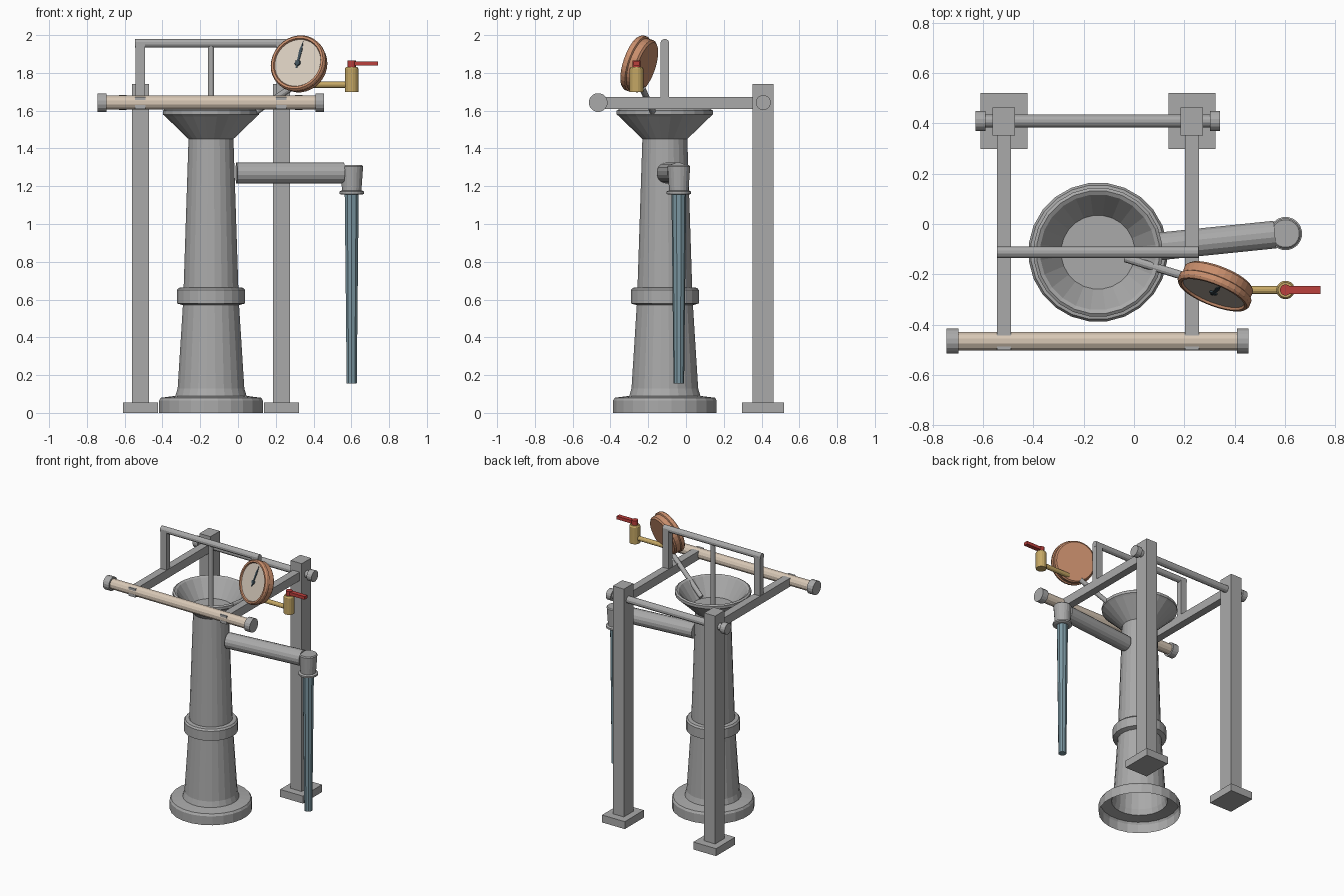
import bpy, bmesh
from math import cos, sin, pi, radians
from mathutils import Vector, Matrix

cube = bpy.data.objects.get("Cube")
if cube:
    bpy.data.objects.remove(cube, do_unlink=True)


def material(name, r, g, b):
    m = bpy.data.materials.new(name)
    m.use_nodes = True
    m.diffuse_color = (r, g, b, 1)
    m.node_tree.nodes["Principled BSDF"].inputs["Base Color"].default_value = (r, g, b, 1)
    return m


IRON = material("grey iron", 0.40, 0.40, 0.40)
WOOD = material("pale wood", 0.68, 0.57, 0.46)
FACE = material("cream dial", 0.68, 0.60, 0.51)
COPPER = material("copper", 0.58, 0.27, 0.15)
BRASS = material("brass", 0.56, 0.39, 0.13)
RED = material("red paint", 0.50, 0.05, 0.045)
WATER = material("blue grey water", 0.20, 0.31, 0.36)
DARK = material("dark slate", 0.05, 0.08, 0.10)


def finish(bm, name, mat, matrix=Matrix()):
    bmesh.ops.recalc_face_normals(bm, faces=bm.faces)
    mesh = bpy.data.meshes.new(name)
    bm.to_mesh(mesh)
    bm.free()
    mesh.materials.append(mat)
    ob = bpy.data.objects.new(name, mesh)
    ob.matrix_world = matrix
    bpy.context.collection.objects.link(ob)
    return ob


def lathe(name, profile, mat, matrix=Matrix(), seg=24):
    """Spin (radius, height) points round the local z axis."""
    bm = bmesh.new()
    rings = []
    for r, z in profile:
        n = seg if r > 0 else 1
        rings.append([bm.verts.new((r * cos(2 * pi * (i + 0.5) / seg),
                                    r * sin(2 * pi * (i + 0.5) / seg), z)) for i in range(n)])
    for a, b in zip(rings, rings[1:]):
        for i in range(seg):
            j = (i + 1) % seg
            if len(a) == 1:
                bm.faces.new((a[0], b[i], b[j]))
            elif len(b) == 1:
                bm.faces.new((a[i], a[j], b[0]))
            else:
                bm.faces.new((a[i], a[j], b[j], b[i]))
    return finish(bm, name, mat, matrix)


def rod(name, start, end, r, mat, r_end=None, seg=12):
    """Closed cylinder or taper between two points."""
    p, d = Vector(start), Vector(end) - Vector(start)
    m = Matrix.Translation(p) @ d.to_track_quat('Z', 'Y').to_matrix().to_4x4()
    profile = [(0, 0), (r, 0), (r_end or r, d.length), (0, d.length)]
    return lathe(name, profile, mat, m, seg)


def box(name, x, y, z, mat):
    """Box from (min, max) pairs."""
    bm = bmesh.new()
    bmesh.ops.create_cube(bm, size=1)
    for v in bm.verts:
        v.co = [lo + (hi - lo) * (c + 0.5) for c, (lo, hi) in zip(v.co, (x, y, z))]
    return finish(bm, name, mat)


# Pump column: open underneath, collar midway, funnel on top
CX, CY = -0.143, -0.112
lathe("column", [
    (0.277, 0), (0.277, 0.065), (0.268, 0.08), (0.19, 0.09), (0.178, 0.13),
    (0.15, 0.57), (0.182, 0.58), (0.182, 0.65), (0.172, 0.662), (0.146, 0.665),
    (0.12, 1.45), (0.245, 1.57), (0.257, 1.58), (0.257, 1.6), (0.245, 1.608),
    (0.23, 1.6), (0.147, 1.48), (0, 1.48)], IRON, Matrix.Translation((CX, CY, 0)))

# Posts, feet, side arms and frame uprights
for side, x in (("right", -0.517), ("left", 0.23)):
    def span(half):
        return (x - half, x + half)
    box(side + "_post", span(0.045), (0.352, 0.462), (0, 1.74), IRON)
    box(side + "_foot", span(0.093), (0.297, 0.52), (0, 0.055), IRON)
    box(side + "_arm", span(0.028), (-0.5, 0.37), (1.61, 1.673), IRON)
    box(side + "_upright", span(0.025), (CY - 0.022, CY + 0.022), (1.66, 1.957), IRON)

# Overhead bar and plunger rod
rod("top_bar", (-0.545, CY, 1.957), (0.256, CY, 1.957), 0.023, IRON)
rod("plunger_rod", (CX, CY, 1.47), (CX, CY, 1.957), 0.017, IRON)

# Pivot bar between the posts, and wooden handle, with end caps
rod("pivot_bar", (-0.6, 0.409, 1.643), (0.31, 0.409, 1.643), 0.026, IRON)
rod("handle", (-0.71, -0.465, 1.643), (0.42, -0.465, 1.643), 0.038, WOOD)
for name, y, r, ends in (("pivot_cap", 0.409, 0.04, ((-0.63, -0.59), (0.302, 0.342))),
                         ("handle_cap", -0.465, 0.05, ((-0.745, -0.697), (0.409, 0.455)))):
    for side, (a, b) in zip(("right_", "left_"), ends):
        rod(side + name, (a, y, 1.643), (b, y, 1.643), r, IRON, seg=16)

# Spout, elbow with a flange, and water stream
SX, SY = 0.602, -0.038
rod("spout", (-0.008, -0.1, 1.27), (0.56, -0.042, 1.27), 0.056, IRON, seg=16)
lathe("elbow", [(0, 1.155), (0.055, 1.155), (0.066, 1.16), (0.066, 1.172), (0.052, 1.178),
                (0.061, 1.305), (0.055, 1.312), (0, 1.312)],
      IRON, Matrix.Translation((SX, SY, 0)), 20)
rod("water", (SX, SY, 0.155), (SX, SY, 1.165), 0.028, WATER, 0.039, seg=10)

# Tilted pressure dial
normal = Vector((-0.35, -0.887, 0.3)).normalized()
centre = Vector((0.327, -0.245, 1.844))
dial = Matrix.Translation(centre) @ normal.to_track_quat('Z', 'Y').to_matrix().to_4x4()
lathe("dial_case", [(0, -0.04), (0.135, -0.04), (0.145, -0.03), (0.145, 0.005), (0.153, 0.01),
                    (0.153, 0.03), (0.146, 0.04), (0.134, 0.04), (0.128, 0.028), (0, 0.028)],
      COPPER, dial, 32)
lathe("dial_face", [(0, 0.027), (0.13, 0.027), (0.13, 0.031), (0, 0.031)], FACE, dial, 32)
lathe("dial_hub", [(0, 0.03), (0.018, 0.03), (0.014, 0.037), (0, 0.037)], DARK, dial, 12)
bm = bmesh.new()
outline = [(-0.004, -0.03), (0.004, -0.03), (0.008, 0.07), (0.001, 0.12), (-0.008, 0.07)]
needle = bm.faces.new([bm.verts.new((x, y, 0.031)) for x, y in outline])
raised = bmesh.ops.extrude_face_region(bm, geom=[needle])["geom"]
bmesh.ops.translate(bm, vec=(0, 0, 0.004),
                    verts=[g for g in raised if isinstance(g, bmesh.types.BMVert)])
finish(bm, "dial_needle", DARK, dial @ Matrix.Rotation(radians(-8), 4, 'Z'))
rod("dial_stem", (-0.03, -0.137, 1.51), (0.28, -0.232, 1.72), 0.017, IRON)

# Brass tap with red lever
TX, TY = 0.602, -0.262
rod("tap_pipe", (0.36, TY, 1.737), (TX, TY, 1.737), 0.017, BRASS)
lathe("tap_body", [(0, 1.7), (0.037, 1.7), (0.037, 1.822), (0.03, 1.832), (0, 1.832)],
      BRASS, Matrix.Translation((TX, TY, 0)), 16)
rod("lever_hub", (TX, TY, 1.83), (TX, TY, 1.866), 0.022, RED, seg=16)
box("lever", (TX, 0.74), (TY - 0.016, TY + 0.016), (1.838, 1.861), RED)
